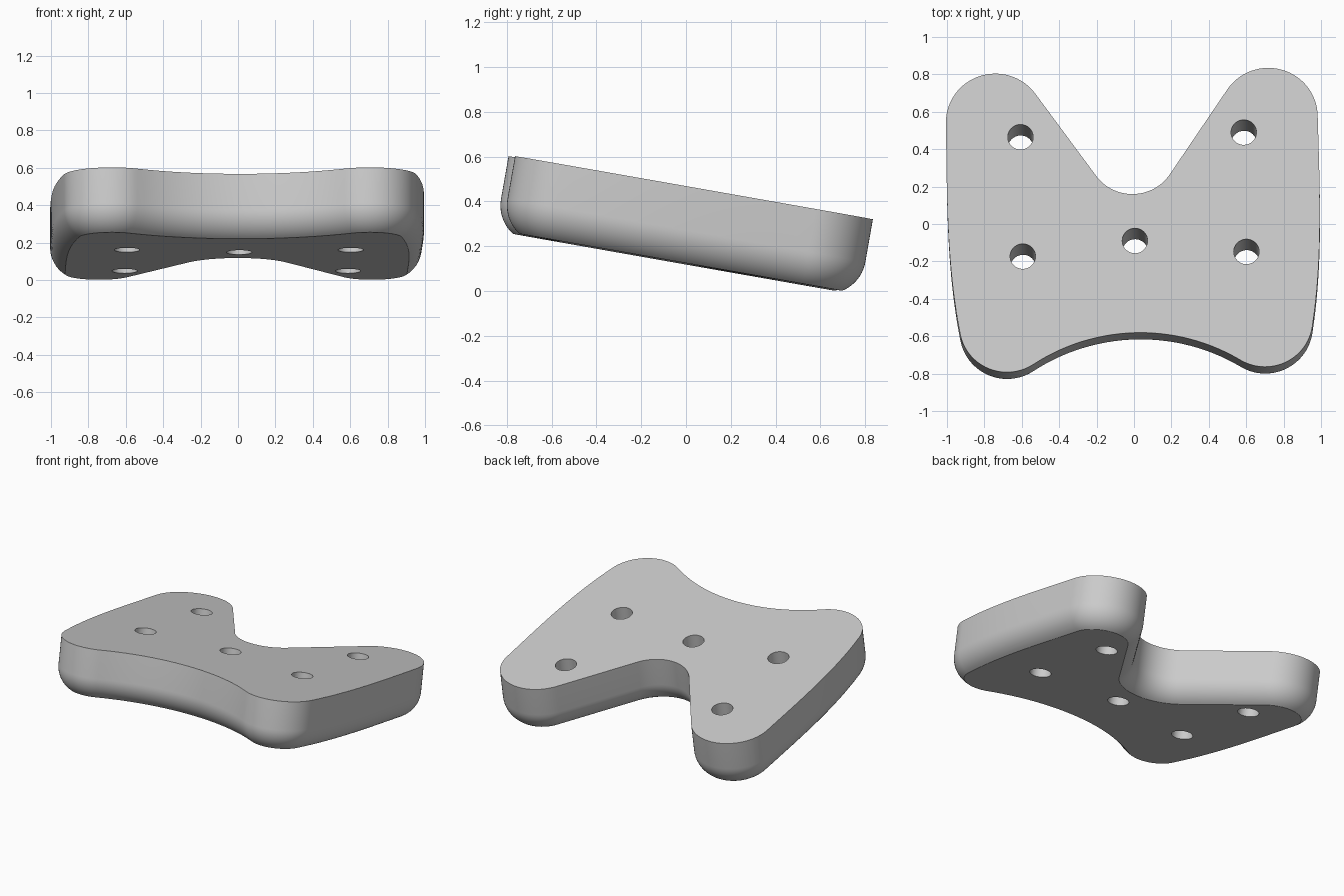
import bpy, bmesh, math
from mathutils import Vector

cube = bpy.data.objects.get("Cube")
if cube:
    bpy.data.objects.remove(cube, do_unlink=True)

THICK = 0.338
FILLET = 0.17
FILLET_ANGLE = math.radians(58)
HOLE_R = 0.068


def arc(cx, cy, r, start, end, n):
    """Points and outward normals on a circle; a negative r marks a hollow curve."""
    out = []
    for i in range(n + 1):
        a = math.radians(start + (end - start) * i / n)
        d = Vector((math.cos(a), math.sin(a)))
        out.append((Vector((cx, cy)) + d * abs(r), d if r > 0 else -d))
    return out


def bezier(a, b, c, d, n):
    """Inner points of a cubic curve, with normals to the left of travel."""
    a, b, c, d = map(Vector, (a, b, c, d))
    out = []
    for i in range(1, n):
        t = i / n
        s = 1 - t
        p = a * s**3 + b * 3 * s * s * t + c * 3 * s * t * t + d * t**3
        v = ((b - a) * s * s + (c - b) * 2 * s * t + (d - c) * t * t).normalized()
        out.append((p, Vector((-v.y, v.x))))
    return out


# Right half of the outline, clockwise from the rear notch to the front hollow
half = arc(0, 0.4025, -0.24, -90, -35.3, 14)
half += arc(0.73, 0.568, 0.264, 144.7, 0, 32)
half += bezier((0.994, 0.568), (0.997, 0.17), (1.007, -0.205), (0.941, -0.579), 20)
half += arc(0.69, -0.535, 0.255, -10, -122.3, 26)
half += arc(0, -1.625, -1.035, 57.7, 90, 14)[1:]
mirrored = [(Vector((-p.x, p.y)), Vector((-n.x, n.y))) for p, n in half[1:-1]]
outline = half + mirrored[::-1]

bm = bmesh.new()


def ring(points, z):
    return [bm.verts.new((p.x, p.y, z)) for p in points]


def bridge(upper, lower):
    for i in range(len(upper)):
        j = (i + 1) % len(upper)
        bm.faces.new((upper[i], upper[j], lower[j], lower[i]))


# Side wall with a rounded lower edge
profile = [(0, 0)]
arc_height = FILLET * math.sin(FILLET_ANGLE)
for i in range(11):
    a = FILLET_ANGLE * i / 10
    profile.append((FILLET * (1 - math.cos(a)), -THICK + arc_height - FILLET * math.sin(a)))
rings = [ring([p - n * inset for p, n in outline], z) for inset, z in profile]
for upper, lower in zip(rings, rings[1:]):
    bridge(upper, lower)
top_loops, bottom_loops = [rings[0]], [rings[-1]]

# Five through holes
for x, y in ((-0.597, 0.485), (0.597, 0.485), (-0.598, -0.163), (0.598, -0.163), (0.003, -0.091)):
    circle = [p for p, n in arc(x, y, HOLE_R, 0, 360, 40)[:-1]]
    upper, lower = ring(circle, 0), ring(circle, -THICK)
    bridge(upper, lower)
    top_loops.append(upper)
    bottom_loops.append(lower)

# Flat top and bottom faces around the holes
for loops in (top_loops, bottom_loops):
    edges = [bm.edges.get((lp[i - 1], lp[i])) for lp in loops for i in range(len(lp))]
    bmesh.ops.triangle_fill(bm, use_beauty=True, edges=edges)
bmesh.ops.recalc_face_normals(bm, faces=bm.faces)

mesh = bpy.data.meshes.new("mounting_plate")
bm.to_mesh(mesh)
bm.free()
plate = bpy.data.objects.new("mounting_plate", mesh)
bpy.context.collection.objects.link(plate)

# Tilt towards the back, with a slight turn
plate.location = (0, 0, 0.465)
plate.rotation_euler = (math.radians(-10), 0, math.radians(1.2))

grey = bpy.data.materials.new("light_grey")
grey.use_nodes = True
colour = (0.6, 0.6, 0.6, 1)
grey.diffuse_color = colour
grey.node_tree.nodes["Principled BSDF"].inputs["Base Color"].default_value = colour
mesh.materials.append(grey)

bpy.ops.object.select_all(action="DESELECT")
plate.select_set(True)
bpy.context.view_layer.objects.active = plate
bpy.ops.object.shade_smooth_by_angle(angle=math.radians(25))
